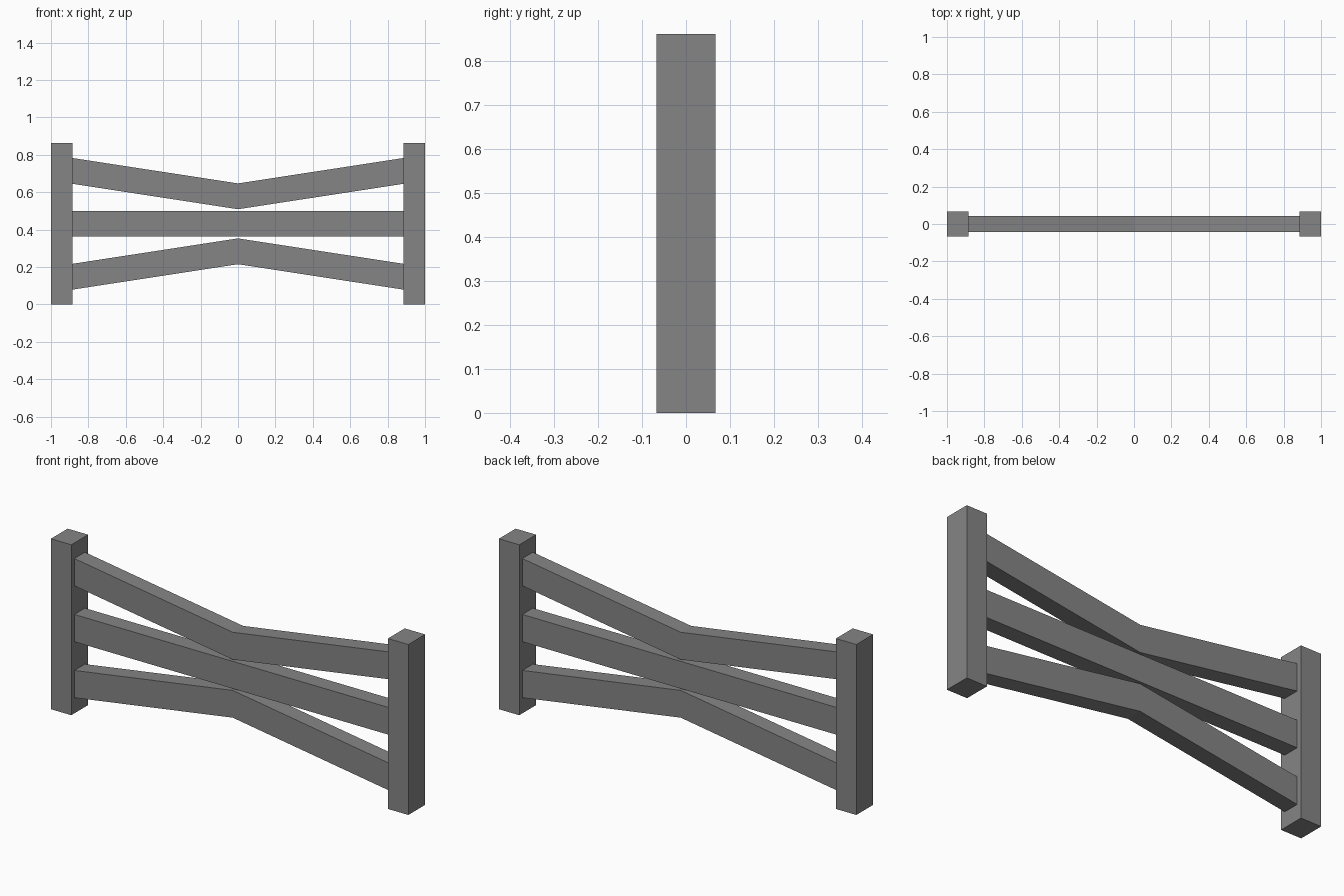
import bpy
import bmesh

cube = bpy.data.objects.get("Cube")
if cube:
    bpy.data.objects.remove(cube, do_unlink=True)

GREY = (0.235, 0.235, 0.235, 1.0)
material = bpy.data.materials.new("fence grey")
material.use_nodes = True
material.diffuse_color = GREY
material.node_tree.nodes["Principled BSDF"].inputs["Base Color"].default_value = GREY

HEIGHT = 0.862
MID = HEIGHT / 2
POST_INNER = 0.886
POST_DEPTH = 0.134
RAIL_DEPTH = 0.084
RAIL_HEIGHT = 0.138


def extrude_outline(name, outline, depth):
    """Extrude an x-z outline along y, centred on y = 0."""
    bm = bmesh.new()
    face = bm.faces.new([bm.verts.new((x, -depth / 2, z)) for x, z in outline])
    result = bmesh.ops.extrude_face_region(bm, geom=[face])
    back = [v for v in result["geom"] if isinstance(v, bmesh.types.BMVert)]
    bmesh.ops.translate(bm, verts=back, vec=(0, depth, 0))
    bmesh.ops.recalc_face_normals(bm, faces=bm.faces)
    mesh = bpy.data.meshes.new(name)
    bm.to_mesh(mesh)
    bm.free()
    mesh.materials.append(material)
    obj = bpy.data.objects.new(name, mesh)
    bpy.context.collection.objects.link(obj)
    return obj


def rail(name, path):
    """Build a rail of constant vertical height along an x-z centre line."""
    half = RAIL_HEIGHT / 2
    lower = [(x, z - half) for x, z in path]
    upper = [(x, z + half) for x, z in reversed(path)]
    return extrude_outline(name, lower + upper, RAIL_DEPTH)


# Square end posts
for name, side in (("left_post", 1), ("right_post", -1)):
    inner, outer = side * POST_INNER, side
    extrude_outline(name, [(inner, 0), (outer, 0), (outer, HEIGHT), (inner, HEIGHT)], POST_DEPTH)

# Straight middle rail
rail("middle_rail", [(-POST_INNER, MID), (POST_INNER, MID)])

# Bent rails that come together at the centre
for name, side in (("upper_rail", 1), ("lower_rail", -1)):
    end, bend = MID + side * 0.283, MID + side * 0.147
    rail(name, [(-POST_INNER, end), (0, bend), (POST_INNER, end)])
